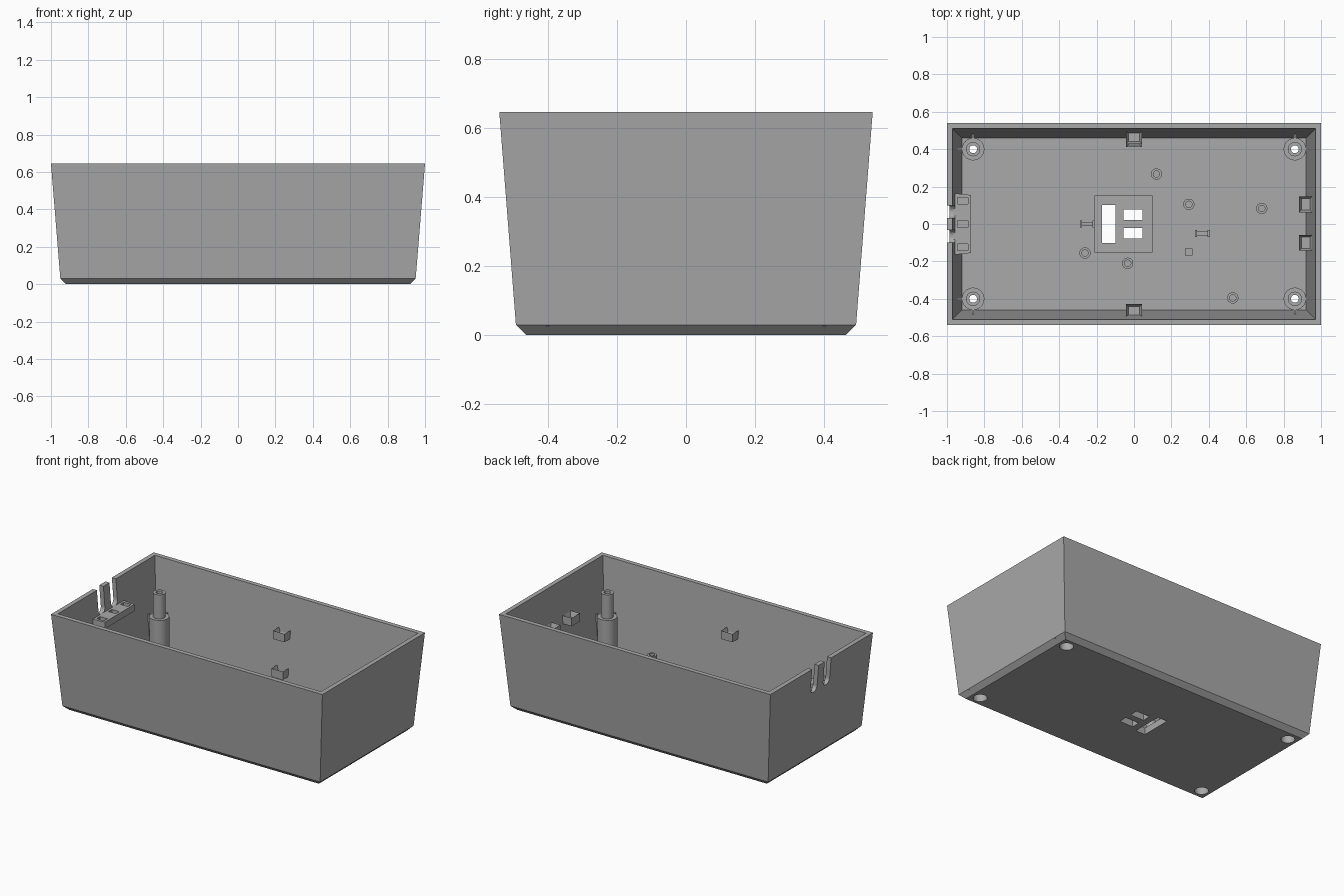
import bpy, bmesh, math
from mathutils import Matrix, Vector

if "Cube" in bpy.data.objects:
    bpy.data.objects.remove(bpy.data.objects["Cube"], do_unlink=True)

grey = bpy.data.materials.new("plain_grey")
grey.use_nodes = True
COLOUR = (0.4, 0.4, 0.4, 1)
grey.diffuse_color = COLOUR
grey.node_tree.nodes["Principled BSDF"].inputs["Base Color"].default_value = COLOUR

FLOOR = 0.03
TOP = 0.645


def finish(name, bm, smooth=False):
    bmesh.ops.recalc_face_normals(bm, faces=bm.faces[:])
    mesh = bpy.data.meshes.new(name)
    bm.to_mesh(mesh)
    bm.free()
    mesh.materials.append(grey)
    obj = bpy.data.objects.new(name, mesh)
    bpy.context.collection.objects.link(obj)
    if smooth:
        bpy.ops.object.select_all(action="DESELECT")
        obj.select_set(True)
        bpy.context.view_layer.objects.active = obj
        bpy.ops.object.shade_smooth_by_angle(angle=math.radians(35))
    return obj


def add_box(bm, x, y, z, sx, sy, sz):
    matrix = Matrix.Translation((x, y, z)) @ Matrix.Diagonal((sx, sy, sz, 1))
    return bmesh.ops.create_cube(bm, size=1, matrix=matrix)["verts"]


def add_prism(bm, points, offset):
    face = bm.faces.new([bm.verts.new(p) for p in points])
    new = bmesh.ops.extrude_face_region(bm, geom=[face], use_keep_orig=True)["geom"]
    bmesh.ops.translate(bm, vec=offset, verts=[v for v in new if isinstance(v, bmesh.types.BMVert)])


def lathe(name, x, y, profile, sides=32):
    # Closed profile of (radius, height) turned around a vertical axis
    bm = bmesh.new()
    rings = []
    for r, z in profile:
        rings.append([bm.verts.new((x + r * math.cos(a), y + r * math.sin(a), z))
                      for a in (math.tau * i / sides for i in range(sides))])
    for a, b in zip(rings, rings[1:] + rings[:1]):
        for i in range(sides):
            j = (i + 1) % sides
            bm.faces.new((a[i], a[j], b[j], b[i]))
    return finish(name, bm, True)


def cut(obj, bm):
    cutter = finish("cutter", bm)
    cutter.hide_render = True
    mod = obj.modifiers.new("cut", "BOOLEAN")
    mod.operation = "DIFFERENCE"
    mod.solver = "EXACT"
    mod.object = cutter
    bpy.context.view_layer.objects.active = obj
    bpy.ops.object.modifier_apply(modifier=mod.name)
    bpy.data.objects.remove(cutter, do_unlink=True)


# Tapered open box with a chamfered base
bm = bmesh.new()
rings = []
for hx, hy, z in [(0.92, 0.462, 0), (0.95, 0.492, 0.03), (1, 0.54, TOP),
                  (0.97, 0.51, TOP), (0.92, 0.46, FLOOR)]:
    rings.append([bm.verts.new((sx * hx, sy * hy, z))
                  for sx, sy in ((-1, -1), (1, -1), (1, 1), (-1, 1))])
for a, b in zip(rings, rings[1:]):
    for i in range(4):
        j = (i + 1) % 4
        bm.faces.new((a[i], a[j], b[j], b[i]))
bm.faces.new(rings[0])
bm.faces.new(rings[-1])
shell = finish("box_shell", bm)

# Raised square pad in the middle of the floor
bm = bmesh.new()
add_box(bm, -0.055, 0, FLOOR + 0.005, 0.31, 0.305, 0.02)
pad = finish("floor_pad", bm)

# Slots through floor and pad
for part in (shell, pad):
    bm = bmesh.new()
    add_box(bm, -0.135, 0, 0, 0.07, 0.205, 0.3)
    for side in (-1, 1):
        add_box(bm, -0.005, side * 0.05, 0, 0.1, 0.055, 0.3)
    cut(part, bm)

# Screw holes in the base and round-bottomed cable slots in the right wall
POSTS = [(sx * 0.86, sy * 0.4) for sx in (-1, 1) for sy in (-1, 1)]
bm = bmesh.new()
for x, y in POSTS:
    bmesh.ops.create_cone(bm, cap_ends=True, segments=32, radius1=0.042, radius2=0.042,
                          depth=0.2, matrix=Matrix.Translation((x, y, 0)))
for side in (-1, 1):
    outline = [(-1.1, side * 0.066 + 0.034 * math.cos(a), 0.51 + 0.034 * math.sin(a))
               for a in (math.pi + math.pi * i / 12 for i in range(13))]
    outline += [(-1.1, side * 0.066 + 0.034, 0.8), (-1.1, side * 0.066 - 0.034, 0.8)]
    add_prism(bm, outline, Vector((0.2, 0, 0)))
cut(shell, bm)

# Stepped screw posts with ribs to the walls
for x, y in POSTS:
    lathe("screw_post", x, y, [(0.042, 0.005), (0.06, 0.005), (0.06, 0.31), (0.038, 0.31),
                               (0.038, 0.47), (0.021, 0.47), (0.021, 0.27), (0.042, 0.27)])
    sx, sy = math.copysign(1, x), math.copysign(1, y)
    bm = bmesh.new()
    add_box(bm, x + sx * 0.072, y, 0.165, 0.03, 0.01, 0.28)
    add_box(bm, x, y + sy * 0.072, 0.165, 0.01, 0.03, 0.28)
    finish("post_ribs", bm)

# Small hollow pegs on the floor
for x, y in [(0.12, 0.267), (0.293, 0.105), (0.683, 0.083),
             (-0.262, -0.155), (-0.034, -0.21), (0.528, -0.395)]:
    lathe("floor_peg", x, y, [(0.017, FLOOR - 0.01), (0.03, FLOOR - 0.01),
                              (0.03, 0.145), (0.017, 0.145)], 24)


def wall_clip(name, x, y, z, angle):
    # Pocketed block whose back (local +y) is sunk into the wall
    bm = bmesh.new()
    add_box(bm, 0, 0, 0, 0.085, 0.07, 0.055)
    top = max(bm.faces, key=lambda f: f.calc_center_median().z)
    bmesh.ops.inset_region(bm, faces=[top], thickness=0.017)
    bmesh.ops.translate(bm, verts=top.verts[:], vec=(0, 0, -0.035))
    bm.transform(Matrix.Translation((x, y, z)) @ Matrix.Rotation(angle, 4, "Z"))
    finish(name, bm)


wall_clip("front_clip", 0, -0.463, 0.395, math.pi)
wall_clip("back_upper_clip", 0, 0.463, 0.395, 0)
wall_clip("back_lower_clip", 0, 0.446, 0.15, 0)
for y in (-0.1, 0.105):
    wall_clip("left_clip", 0.918, y, 0.395, -math.pi / 2)

# Cable shelf below the slots, with three pockets
bm = bmesh.new()
add_prism(bm, [(-0.965, -0.165, 0.435), (-0.872, -0.155, 0.435),
               (-0.872, 0.155, 0.435), (-0.965, 0.165, 0.435)], Vector((0, 0, 0.045)))
shelf = finish("cable_shelf", bm)
bm = bmesh.new()
for y in (-0.125, 0, 0.125):
    add_box(bm, -0.915, y, 0.48, 0.055, 0.035, 0.06)
cut(shelf, bm)

# Cable tie mounts: two cheeks joined by a low waist
for x, y in [(-0.25, 0), (0.365, -0.05)]:
    bm = bmesh.new()
    for side in (-1, 1):
        add_box(bm, x + side * 0.034, y, 0.06, 0.012, 0.038, 0.08)
    add_box(bm, x, y, 0.05, 0.06, 0.022, 0.06)
    finish("tie_mount", bm)

# Small square block
bm = bmesh.new()
add_box(bm, 0.293, -0.15, 0.04, 0.038, 0.038, 0.04)
finish("square_block", bm)
